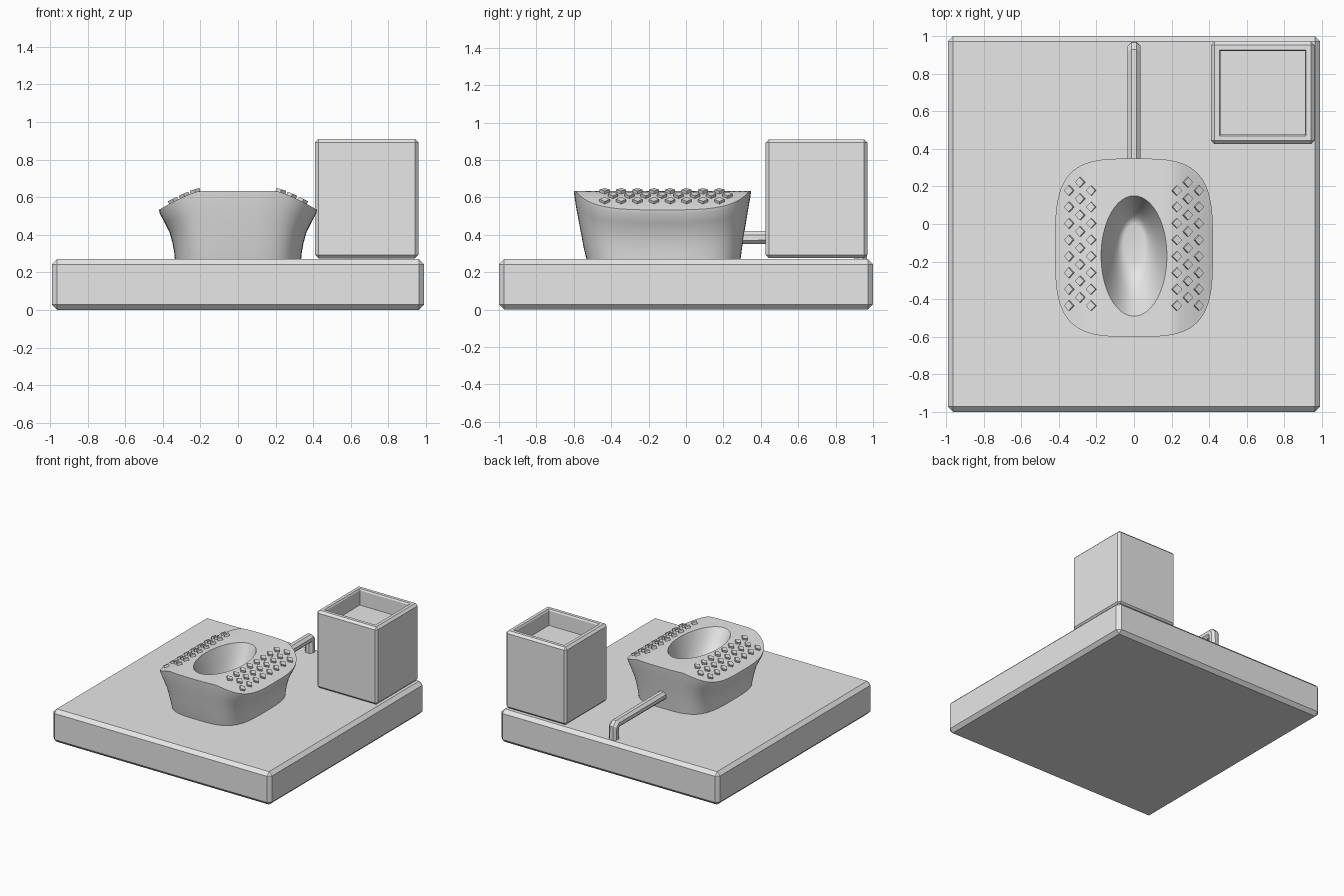
import bpy, bmesh, math
from mathutils import Matrix, Vector

cube = bpy.data.objects.get("Cube")
if cube:
    bpy.data.objects.remove(cube, do_unlink=True)

grey = bpy.data.materials.new("plain grey")
grey.use_nodes = True
GREY = (0.8, 0.8, 0.8, 1)
grey.diffuse_color = GREY
grey.node_tree.nodes["Principled BSDF"].inputs["Base Color"].default_value = GREY


def finish(name, bm, smooth=False):
    bmesh.ops.recalc_face_normals(bm, faces=bm.faces)
    mesh = bpy.data.meshes.new(name)
    bm.to_mesh(mesh)
    bm.free()
    mesh.materials.append(grey)
    ob = bpy.data.objects.new(name, mesh)
    bpy.context.collection.objects.link(ob)
    if smooth:
        bpy.ops.object.select_all(action='DESELECT')
        ob.select_set(True)
        bpy.context.view_layer.objects.active = ob
        bpy.ops.object.shade_smooth_by_angle(angle=math.radians(35))
    return ob


def box(bm, low, high):
    low, high = Vector(low), Vector(high)
    mat = Matrix.Translation((low + high) / 2) @ Matrix.Diagonal((*(high - low), 1))
    bmesh.ops.create_cube(bm, size=1, matrix=mat)


def loft(bm, rings):
    """Skin a list of equal point rings and cap both ends."""
    rows = [[bm.verts.new(p) for p in ring] for ring in rings]
    n = len(rows[0])
    for a, b in zip(rows, rows[1:]):
        for i in range(n):
            j = (i + 1) % n
            bm.faces.new((a[i], a[j], b[j], b[i]))
    bm.faces.new(rows[0])
    bm.faces.new(rows[-1])


# Floor slab
bm = bmesh.new()
box(bm, (-0.99, -1, 0), (0.99, 1, 0.27))
bmesh.ops.bevel(bm, geom=bm.edges[:], offset=0.028, segments=1, affect='EDGES')
finish("floor_slab", bm)

# Water tank with a shallow open top
bm = bmesh.new()
box(bm, (0.41, 0.425, 0.275), (0.96, 0.97, 0.91))
bm.normal_update()
top = max(bm.faces, key=lambda f: f.normal.z)
outer_edges = bm.edges[:]
bmesh.ops.inset_region(bm, faces=[top], thickness=0.062)
bmesh.ops.inset_region(bm, faces=[top], thickness=0.01, depth=-0.012)
well = bmesh.ops.extrude_discrete_faces(bm, faces=[top])["faces"][0]
bmesh.ops.translate(bm, verts=well.verts[:], vec=(0, 0, -0.12))
bmesh.ops.bevel(bm, geom=outer_edges, offset=0.018, segments=1, affect='EDGES')
finish("water_tank", bm)


# Squat pan: crowned top, flared sides, oval basin
def crown(x):
    return 0.633 - 0.1 * max(0, (abs(x) - 0.2) / 0.22) ** 1.3


STEPS = 96


def outline(rx, y0, y1, power):
    """Rounded outline in plan, spanning y0 to y1."""
    pts = []
    for i in range(STEPS):
        a = 2 * math.pi * i / STEPS
        c, s = math.cos(a), math.sin(a)
        x = math.copysign(abs(c) ** (2 / power), c) * rx
        y = math.copysign(abs(s) ** (2 / power), s) * (y1 - y0) / 2 + (y0 + y1) / 2
        pts.append((x, y))
    return pts


rim = outline(0.42, -0.6, 0.348, 3.5)
mouth = outline(0.175, -0.49, 0.15, 2)
rings = []
# outer wall: height fraction, half width, front, back
for t, rx, y0, y1 in ((0, 0.335, -0.53, 0.29), (0.2, 0.34, -0.547, 0.3),
                      (0.4, 0.35, -0.56, 0.31), (0.6, 0.364, -0.574, 0.322),
                      (0.8, 0.39, -0.587, 0.334), (1, 0.417, -0.598, 0.346)):
    rings.append([(x, y, 0.26 + t * (crown(r[0]) - 0.018 - 0.26))
                  for (x, y), r in zip(outline(rx, y0, y1, 3.5), rim)])
# crowned top, from the rim in to the mouth
for k in range(9):
    ring = []
    for a, b in zip(rim, mouth):
        x, y = Vector(a).lerp(Vector(b), k / 8)
        ring.append((x, y, crown(x)))
    rings.append(ring)
# basin, narrowing down to the drain
for k in range(1, 9):
    t = k / 8
    oval = outline(0.175 - 0.12 * t, -0.49 + 0.285 * t, 0.15 - 0.15 * t, 2)
    depth = 0.25 * math.sin(t * math.pi / 2)
    rings.append([(x, y, 0.633 - depth) for x, y in oval])
bm = bmesh.new()
loft(bm, rings)
finish("squat_pan", bm, smooth=True)

# Grip studs: three staggered columns on each footrest
bm = bmesh.new()
for side in (-1, 1):
    for col, y_start in ((0.228, 0.178), (0.286, 0.222), (0.344, 0.178)):
        slope = math.atan2(crown(col - 0.02) - crown(col + 0.02), 0.04)
        for row in range(8):
            x = side * col
            mat = (Matrix.Translation((x, y_start - row * 0.0875, crown(col) + 0.006))
                   @ Matrix.Rotation(side * slope, 4, 'Y')
                   @ Matrix.Rotation(math.pi / 4, 4, 'Z')
                   @ Matrix.Diagonal((0.038, 0.038, 0.02, 1)))
            bmesh.ops.create_cube(bm, size=1, matrix=mat)
finish("grip_studs", bm)

# Flush pipe with an elbow down into the slab
bm = bmesh.new()
path = [((0.29, 0.385), 0), ((0.915, 0.385), 22), ((0.933, 0.367), 67), ((0.933, 0.25), 90)]
rings = []
for (y, z), tilt in path:
    turn = math.radians(tilt)
    ring = []
    for i in range(8):
        a = math.pi / 8 + i * math.pi / 4
        u, v = 0.038 * math.cos(a), 0.038 * math.sin(a)
        ring.append((u, y + v * math.sin(turn), z + v * math.cos(turn)))
    rings.append(ring)
loft(bm, rings)
finish("flush_pipe", bm)
